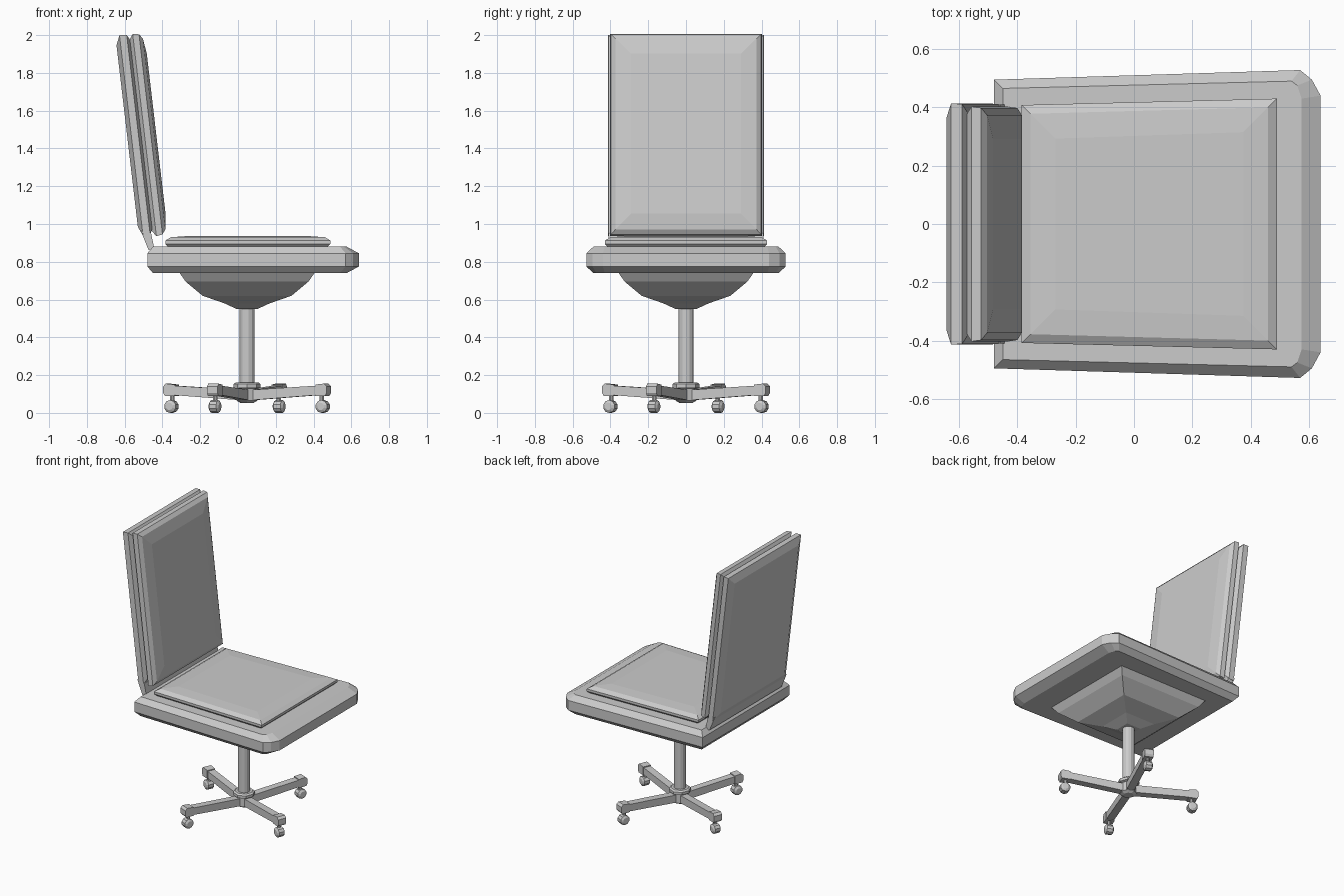
import bpy, bmesh, math
from mathutils import Matrix, Vector

if "Cube" in bpy.data.objects:
    bpy.data.objects.remove(bpy.data.objects["Cube"])

AX, AY = 0.048, 0.0          # swivel axis
TILT = math.radians(6.7)     # backrest recline


def finish(name, bm):
    bmesh.ops.recalc_face_normals(bm, faces=bm.faces[:])
    me = bpy.data.meshes.new(name)
    bm.to_mesh(me)
    bm.free()
    ob = bpy.data.objects.new(name, me)
    bpy.context.collection.objects.link(ob)
    return ob


def loft(name, rings, mat=None):
    """Skin equal-length rings of points and cap both ends."""
    bm = bmesh.new()
    vs = [[bm.verts.new(p) for p in r] for r in rings]
    n = len(rings[0])
    for a, b in zip(vs, vs[1:]):
        for i in range(n):
            j = (i + 1) % n
            bm.faces.new((a[i], a[j], b[j], b[i]))
    bm.faces.new(vs[0])
    bm.faces.new(vs[-1])
    if mat:
        bm.transform(mat)
    return finish(name, bm)


def mirrored(half):
    """Half outline (y > 0) to a closed symmetric outline."""
    return half + [(x, -y) for x, y in reversed(half)]


def disc(name, profile, sides, mat):
    """Stack of (radius, height) circles."""
    rings = [[(r * math.cos(2 * math.pi * i / sides), r * math.sin(2 * math.pi * i / sides), h)
              for i in range(sides)] for r, h in profile]
    return loft(name, rings, mat)


# seat slab
full = mirrored([(-0.48, 0.495), (0.57, 0.528), (0.61, 0.495), (0.64, 0.44)])
inner = mirrored([(-0.45, 0.465), (0.54, 0.49), (0.56, 0.475), (0.575, 0.43)])
loft("seat", [[(x, y, z) for x, y in o] for o, z in
              ((inner, 0.74), (full, 0.775), (full, 0.845), (inner, 0.88))])

# seat cushion
loft("seat_cushion", [[(x, y, z) for x, y in mirrored(
    [(-0.385 + i, 0.408 - i), (0.49 - i, 0.43 - i)])]
    for i, z in ((0.02, 0.875), (0.0, 0.895), (0.0, 0.912), (0.03, 0.93), (0.115, 0.936))])

# stepped four-sided pan under the seat
loft("under_seat_pan", [[(AX + r * sx, AY + r * sy, z) for sx, sy in
                         ((-1, -1), (1, -1), (1, 1), (-1, 1))]
                        for r, z in ((0.36, 0.745), (0.325, 0.695), (0.235, 0.62),
                                     (0.12, 0.58), (0.055, 0.55))])


# backrest panels, built upright then reclined
def back_panel(name, w0, w1, hy, steps):
    mat = Matrix.Translation((-0.525, 0, 0.94)) @ Matrix.Rotation(-TILT, 4, 'Y')
    loft(name, [[(u, hy - i, w0 + i), (u, hy - i, w1 - i), (u, i - hy, w1 - i), (u, i - hy, w0 + i)]
                for u, i in steps], mat)


back_panel("backrest_shell", -0.005, 1.064, 0.414,
           ((0.0, 0.05), (0.022, 0.0), (0.06, 0.003), (0.074, 0.03)))
back_panel("backrest_cushion", -0.015, 1.062, 0.403,
           ((0.07, 0.03), (0.092, 0.0), (0.125, 0.005), (0.143, 0.03), (0.154, 0.112)))

# hinge strip joining seat and backrest
strip = [(-0.515, 0.965), (-0.46, 0.95), (-0.445, 0.88), (-0.455, 0.86), (-0.475, 0.865)]
loft("backrest_hinge", [[(x, y, z) for x, z in strip] for y in (-0.41, 0.41)])

# column and hub
axis = Matrix.Translation((AX, AY, 0))
disc("column", [(0.04, 0.1), (0.04, 0.56)], 14, axis)
disc("hub", [(0.035, 0.053), (0.055, 0.065), (0.055, 0.128), (0.072, 0.133),
             (0.072, 0.152), (0.06, 0.161)], 8, axis)

# four legs with castors
leg = [(0.0, 0.065), (0.41, 0.094), (0.41, 0.144), (0.0, 0.12)]
head = [(0.405, 0.09), (0.46, 0.09), (0.47, 0.105), (0.47, 0.14), (0.455, 0.155), (0.405, 0.15)]
for k in range(4):
    spin = axis @ Matrix.Rotation(math.radians(67 + 90 * k), 4, 'Z')
    loft(f"leg_{k}", [[(r, y, z) for r, z in leg] for y in (-0.026, 0.026)], spin)
    loft(f"leg_end_{k}", [[(r, y, z) for r, z in head] for y in (-0.03, 0.03)], spin)
    disc(f"castor_stem_{k}", [(0.012, 0.04), (0.012, 0.1)], 8,
         spin @ Matrix.Translation((0.43, 0, 0)))
    disc(f"castor_wheel_{k}", [(0.02, -0.029), (0.034, -0.02), (0.034, 0.02), (0.02, 0.029)], 10,
         spin @ Matrix.Translation((0.435, 0, 0.034)) @ Matrix.Rotation(math.pi / 2, 4, 'X')
         @ Matrix.Rotation(math.pi / 2, 4, 'Z'))
